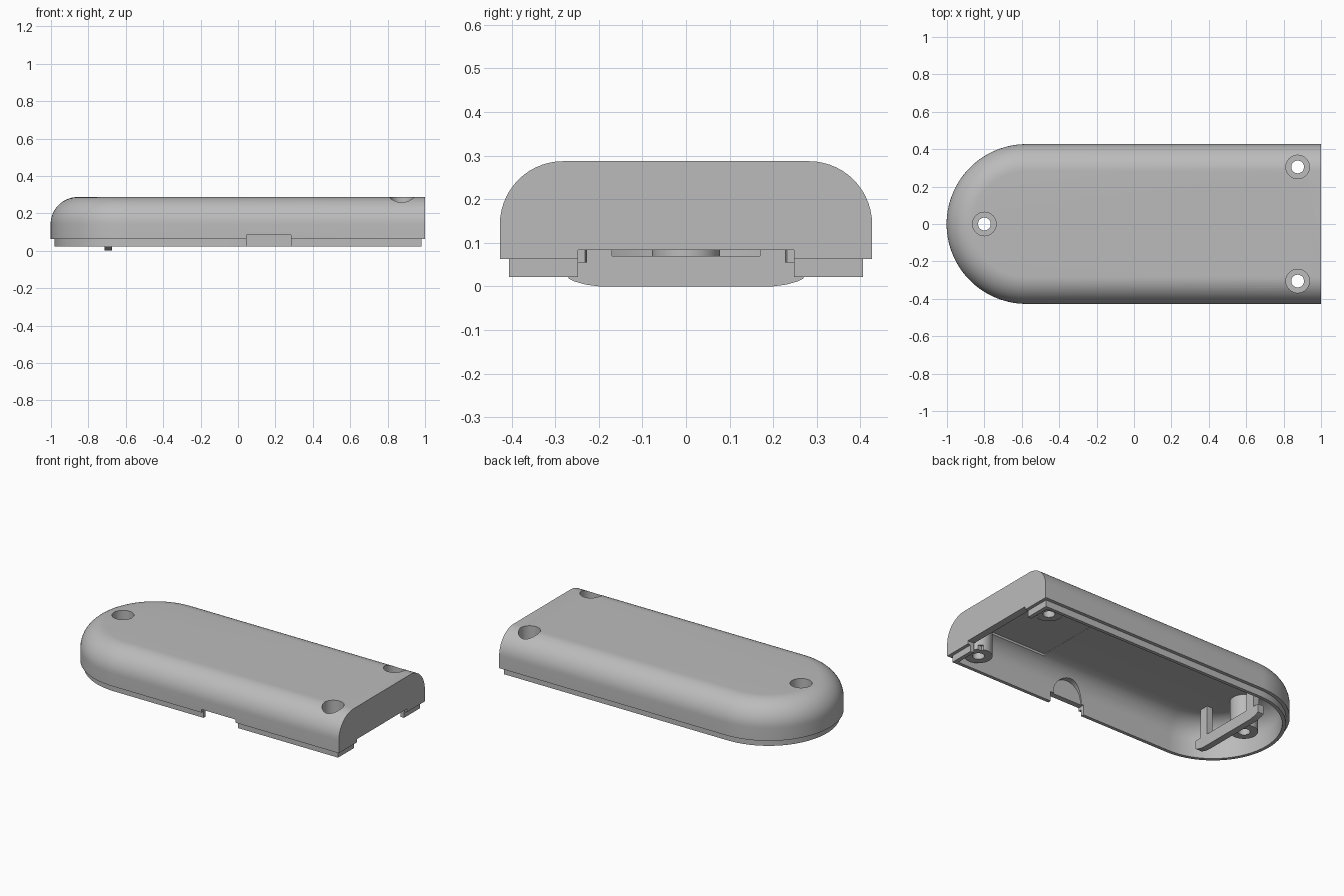
import bpy, bmesh, math
from mathutils import Matrix

cube = bpy.data.objects.get("Cube")
if cube:
    bpy.data.objects.remove(cube, do_unlink=True)

grey = bpy.data.materials.new("plain grey")
grey.use_nodes = True
COLOUR = (0.5, 0.5, 0.5, 1)
grey.diffuse_color = COLOUR
grey.node_tree.nodes["Principled BSDF"].inputs["Base Color"].default_value = COLOUR

ARC_X = -0.575   # centre of the rounded end


def make_object(name, bm):
    bmesh.ops.recalc_face_normals(bm, faces=bm.faces)
    mesh = bpy.data.meshes.new(name)
    bm.to_mesh(mesh)
    bm.free()
    mesh.materials.append(grey)
    obj = bpy.data.objects.new(name, mesh)
    bpy.context.collection.objects.link(obj)
    return obj


def loft(name, sections):
    """Stack of outlines; each section is a list of 3D points."""
    bm = bmesh.new()
    rings = [[bm.verts.new(p) for p in s] for s in sections]
    n = len(rings[0])
    for a, b in zip(rings, rings[1:]):
        for i in range(n):
            j = (i + 1) % n
            bm.faces.new((a[i], a[j], b[j], b[i]))
    bm.faces.new(rings[0])
    bm.faces.new(rings[-1])
    return make_object(name, bm)


def outline(radius, end_x, z, steps=56):
    """Straight at the +x end, half round at the -x end."""
    pts = [(end_x, -radius, z), (end_x, radius, z)]
    for i in range(steps + 1):
        a = math.pi / 2 + math.pi * i / steps
        pts.append((ARC_X + radius * math.cos(a), radius * math.sin(a), z))
    return pts


def dome(radius, end_x, top, fillet, steps=14):
    """Outlines following a quarter-round upper edge."""
    out = []
    for i in range(steps + 1):
        a = math.pi / 2 * i / steps
        out.append(outline(radius - fillet * (1 - math.cos(a)), end_x,
                           top - fillet * (1 - math.sin(a))))
    return out


def box(name, x, y, z):
    return loft(name, [[(x[0], y[0], h), (x[1], y[0], h),
                        (x[1], y[1], h), (x[0], y[1], h)] for h in z])


def cylinder(name, x, y, radius, z, sides=40):
    ring = [(x + radius * math.cos(math.tau * i / sides),
             y + radius * math.sin(math.tau * i / sides)) for i in range(sides)]
    return loft(name, [[(px, py, h) for px, py in ring] for h in z])


def combine(target, other, operation):
    mod = target.modifiers.new("cut", "BOOLEAN")
    mod.operation = operation
    mod.solver = "EXACT"
    mod.object = other
    bpy.context.view_layer.objects.active = target
    bpy.ops.object.modifier_apply(modifier=mod.name)
    bpy.data.objects.remove(other, do_unlink=True)


SCREWS = [(-0.8, 0), (0.875, 0.305), (0.875, -0.305)]

# Outer body with the stepped lip underneath
shell = loft("case_shell", [outline(0.406, 0.98, 0.022), outline(0.406, 0.98, 0.063),
                            outline(0.427, 1.0, 0.063)] + dome(0.427, 1.0, 0.287, 0.145))

# Hollow inside, with a wider pocket and a half-round recess at the side
cavity = loft("cavity", [outline(0.385, 0.955, -0.1)] + dome(0.385, 0.955, 0.25, 0.13))
combine(cavity, box("pocket", (0.39, 0.8), (-0.31, 0.31), (0.1, 0.251)), "UNION")
recess = cylinder("recess", 0, 0, 0.1, (-0.12, 0.12))
recess.data.transform(Matrix.Translation((0.16, -0.273, 0.1)) @ Matrix.Rotation(math.pi / 2, 4, "X"))
combine(cavity, recess, "UNION")

# Screw posts stay solid inside the hollow
for x, y in SCREWS:
    combine(cavity, cylinder("post", x, y, 0.078, (0.055, 0.35)), "DIFFERENCE")
combine(shell, cavity, "DIFFERENCE")

# Screw holes with deep counterbores
for x, y in SCREWS:
    combine(shell, cylinder("counterbore", x, y, 0.063, (0.14, 0.4)), "DIFFERENCE")
    combine(shell, cylinder("screw_hole", x, y, 0.034, (-0.1, 0.2)), "DIFFERENCE")

# Openings in the flat end and in the front side
combine(shell, box("end_opening", (0.9, 1.1), (-0.248, 0.248), (-0.1, 0.083)), "DIFFERENCE")
combine(shell, box("side_opening", (0.045, 0.283), (-0.6, -0.34), (-0.1, 0.083)), "DIFFERENCE")

# Cross bar near the rounded end, with a rounded lower edge
half = [(0.27, 0.07), (0.27, 0.018), (0.255, 0.011), (0.23, 0.004), (0.2, 0)]
profile = half + [(-y, z) for y, z in reversed(half)]
bar = loft("cross_bar", [[(x, y, z) for y, z in profile] for x in (-0.715, -0.675)])

# Supports joining the bar to the roof
supports = [box("bar_support_" + side, (-0.715, -0.675), (y - 0.03, y + 0.03), (0.06, 0.26))
            for side, y in (("left", 0.2), ("right", -0.2))]

for obj in [shell, bar] + supports:
    bpy.ops.object.select_all(action="DESELECT")
    obj.select_set(True)
    bpy.context.view_layer.objects.active = obj
    bpy.ops.object.shade_smooth_by_angle(angle=math.radians(30))
